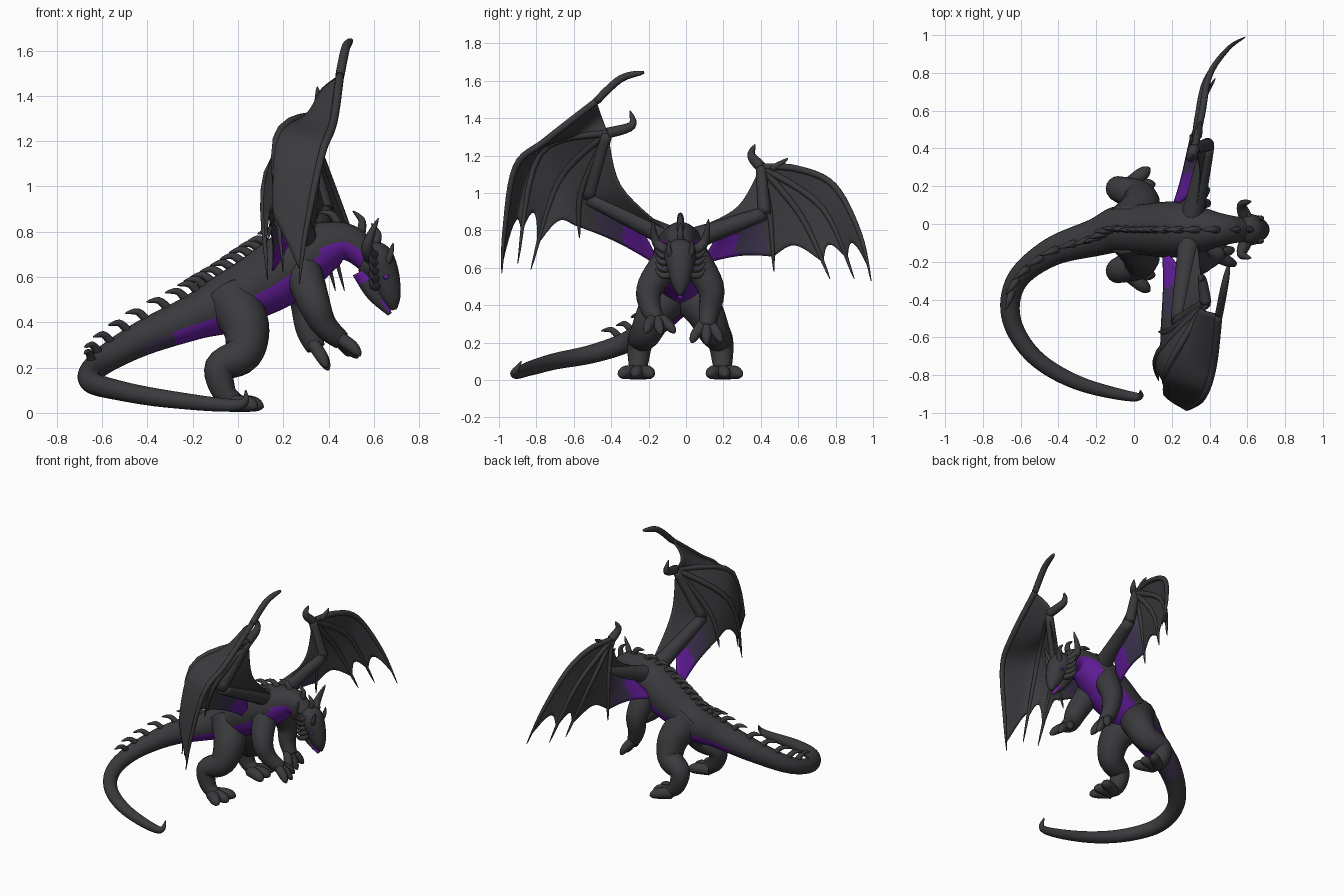
import bpy
import math
from mathutils import Vector

cube = bpy.data.objects.get("Cube")
if cube:
    bpy.data.objects.remove(cube)


def material(name, *colour):
    mat = bpy.data.materials.new(name)
    mat.use_nodes = True
    mat.diffuse_color = (*colour, 1)
    shader = mat.node_tree.nodes["Principled BSDF"]
    shader.inputs["Base Color"].default_value = mat.diffuse_color
    return mat


MATERIALS = [material("charcoal hide", 0.043, 0.043, 0.048),
             material("violet skin", 0.135, 0.013, 0.35),
             material("dusky violet", 0.052, 0.036, 0.085)]
HIDE, VIOLET, DUSKY = range(3)
MID = -0.03  # y of the plane through head and hips
UP = Vector((0, 0, 1))


def spline(points, steps=6):
    """Smooth curve through points of any dimension."""
    curve, last = [], len(points) - 1
    for i in range(last):
        before, start, end, after = (Vector(points[max(0, min(last, i + k))]) for k in range(-1, 3))
        for step in range(steps):
            t = step / steps
            square = 2 * before - 5 * start + 4 * end - after
            cubic = 3 * (start - end) + after - before
            curve.append(start + (end - before + (square + cubic * t) * t) * t / 2)
    return curve + [Vector(points[last])]


def make(name, verts, faces, colours):
    mesh = bpy.data.meshes.new(name)
    mesh.from_pydata(verts, [], faces)
    for mat in MATERIALS:
        mesh.materials.append(mat)
    for poly, colour in zip(mesh.polygons, colours):
        poly.material_index = colour
        poly.use_smooth = True
    ob = bpy.data.objects.new(name, mesh)
    bpy.context.scene.collection.objects.link(ob)
    return ob


def frames(rings, level):
    """Centre, side, up and radius at every ring; level keeps the sides horizontal."""
    result, side = [], None
    for i, ring in enumerate(rings):
        ahead, behind = rings[min(i + 1, len(rings) - 1)], rings[max(i - 1, 0)]
        along = (ahead.xyz - behind.xyz).normalized()
        if side is None or level:
            side = along.cross(UP)
            if side.length < 0.05:
                side = Vector((0, 1, 0))
        side = (side - along * side.dot(along)).normalized()
        result.append((ring.xyz, side, side.cross(along), ring.w))
    return result


def loft(name, rings, sides=12, level=False, rule=None):
    """Closed tube through rings of x, y, z and radius."""
    verts, faces, colours = [], [], []
    loops = frames(rings, level)
    angles = [math.tau * k / sides for k in range(sides)]
    for centre, side, up, radius in loops:
        verts += [centre + (side * math.cos(a) + up * math.sin(a)) * radius for a in angles]
    for i in range(len(loops) - 1):
        for k, angle in enumerate(angles):
            a, b = i * sides + k, i * sides + (k + 1) % sides
            faces.append((a, b, b + sides, a + sides))
            height = math.sin(angle + math.pi / sides)
            colours.append(rule(loops[i][0], height) if rule else HIDE)
    faces += [tuple(reversed(range(sides))), tuple(range(len(verts) - sides, len(verts)))]
    ends = [rule(loops[i][0], 1) if rule else HIDE for i in (0, -1)]
    make(name, verts, faces, colours + ends)


def limb(name, points, start, end=0.002, power=2, sides=10):
    """Tube whose radius tapers from start to end by a power law."""
    curve = spline(points)
    rings = []
    for i, p in enumerate(curve):
        t = i / (len(curve) - 1)
        rings.append(Vector((*p, start + (end - start) * t ** power)))
    loft(name, rings, sides)


def sheet(name, first, second, scallop=0.0, rule=None, billow=0.0):
    """Thin membrane between two curves, scalloped at its end and billowing backwards."""
    rows, columns = 12, 24

    def along(curve, t):
        f = t * (len(curve) - 1)
        i = min(int(f), len(curve) - 2)
        return curve[i].lerp(curve[i + 1], f - i)

    verts, faces, colours = [], [], []
    for row in range(rows + 1):
        u = row / rows
        arch = math.sin(math.pi * u)
        for column in range(columns + 1):
            t = (1 - scallop * arch) * column / columns
            verts.append(along(first, t).lerp(along(second, t), u) - Vector((billow * arch, 0, 0)))
    for row in range(rows):
        for column in range(columns):
            a = row * (columns + 1) + column
            b = a + columns + 1
            faces.append((a, a + 1, b + 1, b))
            colours.append(rule((verts[a] + verts[b + 1]) / 2) if rule else HIDE)
    thickness = make(name, verts, faces, colours).modifiers.new("thickness", "SOLIDIFY")
    thickness.thickness, thickness.offset = 0.008, 0


def mirrored(points, s):
    return [(x, MID + s * y, z) for x, y, z in points]


# Neck, trunk and curling tail in one loft
BODY = spline([(0.6, MID, 0.66, 0.06), (0.47, MID, 0.755, 0.085), (0.29, MID, 0.69, 0.14),
               (0.17, MID, 0.61, 0.148), (0.05, MID, 0.54, 0.135), (-0.08, MID, 0.47, 0.125),
               (-0.2, -0.07, 0.42, 0.1), (-0.44, -0.15, 0.32, 0.075), (-0.62, -0.3, 0.21, 0.057),
               (-0.65, -0.5, 0.14, 0.05), (-0.53, -0.7, 0.1, 0.044), (-0.3, -0.84, 0.06, 0.038),
               (0, -0.915, 0.035, 0.025), (0.035, -0.88, 0.1, 0.003)], 8)


def belly(centre, height):
    if height > (-0.1 if centre.x > 0.36 else -0.28) or centre.x < -0.44 or centre.y < -0.2:
        return HIDE
    return VIOLET if centre.x > -0.3 else DUSKY


loft("body", BODY, 28, True, belly)

# Swept spines along the back, down to the bend of the tail
for centre, side, up, radius in frames(BODY, True)[3:68:3]:
    back = up.cross(side)
    if back.x > 0:
        back.negate()
    root = centre + up * radius * 0.9
    limb("back_spine", [root, root + up * 0.045 + back * 0.025, root + up * 0.06 + back * 0.08],
         0.02, sides=8)

# Head and jaw
loft("head", spline([(0.56, MID, 0.71, 0.06), (0.6, MID, 0.675, 0.086), (0.64, MID, 0.61, 0.073),
                     (0.675, MID, 0.51, 0.045), (0.69, MID, 0.455, 0.012)]), 16, True)
loft("jaw", spline([(0.55, MID, 0.63, 0.05), (0.605, MID, 0.53, 0.042), (0.67, MID, 0.435, 0.01)]), 14, True,
     lambda centre, height: VIOLET if centre.x < 0.565 or height > 0.2 and centre.x > 0.62 else HIDE)

for s in (-1, 1):
    limb("horn", mirrored([(0.59, 0.06, 0.68), (0.57, 0.13, 0.74), (0.62, 0.15, 0.86)], s), 0.032)
    limb("brow_horn", mirrored([(0.65, 0.04, 0.65), (0.67, 0.06, 0.69), (0.685, 0.06, 0.75)], s), 0.02)
    for k in range(5):
        z = 0.7 - 0.035 * k
        limb("cheek_spike", mirrored([(0.61, 0.05, z), (0.595, 0.1, z), (0.58, 0.135, z + 0.035)], s),
             0.02, sides=8)
    eye = mirrored([(0.65, 0.06, 0.6), (0.663, 0.072, 0.603)], s)
    loft("eye", [Vector((*p, r)) for p, r in zip(eye, (0.014, 0.007))], rule=lambda *_: VIOLET)


def paw(name, centre, forward, size, length):
    """Three splayed toes, each tapering into a claw."""
    forward = Vector(forward).normalized()
    across = UP.cross(forward).normalized()
    for k in (-1, 0, 1):
        aim = (forward + across * k * 0.6).normalized()
        base = Vector(centre) + across * k * 0.03
        limb(name, [base - aim * 0.03, base + aim * length / 2, base + aim * length - UP * 0.015],
             size, power=4)


# Hind legs
for s, label in ((-1, "right"), (1, "left")):
    leg = mirrored([(-0.03, 0.02, 0.5), (0.035, 0.12, 0.38), (0.02, 0.18, 0.26), (-0.08, 0.215, 0.2),
                    (-0.06, 0.225, 0.09), (0, 0.225, 0.04)], s)
    limb(label + "_hind_leg", leg, 0.13, 0.038, 0.8, 16)
    paw(label + "_hind_toe", leg[-1], (1, s * 0.15, 0), 0.039, 0.115)

# Raised forelegs, the right one reaching forward
for label, leg, reach in (
        ("right", [(0.27, -0.06, 0.68), (0.33, -0.19, 0.5), (0.38, -0.19, 0.39), (0.455, -0.155, 0.32)],
         (0.7, 0.2, -0.6)),
        ("left", [(0.27, 0.02, 0.68), (0.3, 0.13, 0.5), (0.31, 0.125, 0.37), (0.345, 0.11, 0.285)],
         (0.5, 0, -0.75))):
    limb(label + "_foreleg", leg, 0.095, 0.042, 0.8, 14)
    paw(label + "_fore_toe", leg[-1], reach, 0.03, 0.1)


def wing_skin(p):
    reach = abs(p.y - MID)
    return VIOLET if reach < 0.3 else DUSKY if reach < 0.45 else HIDE


def wing(label, shoulder, elbow, wrist, flank, front, fingers, thumb, billow):
    """Arm bones, clawed fingers and the membranes between them."""
    shoulder, elbow, wrist, flank = map(Vector, (shoulder, elbow, wrist, flank))
    limb(label + "_wing_arm", [shoulder, elbow], 0.07, 0.036, 0.7, 12)
    limb(label + "_wing_forearm", [elbow, wrist], 0.036, 0.028, 1, 12)
    limb(label + "_wing_thumb", [wrist, *thumb], 0.03)
    webs = []
    for finger in fingers:
        limb(label + "_wing_finger", finger, 0.019, power=3)
        webs.append(spline(finger, 12)[:-4])
    for first, second in zip(webs, webs[1:]):
        sheet(label + "_wing_membrane", first, second, 0.13, billow=billow if first is webs[0] else 0)
    arm = [wrist, elbow, elbow.lerp(shoulder, 0.5), flank]
    sheet(label + "_inner_membrane", webs[-1], spline(arm), 0.05, wing_skin)
    sheet(label + "_front_membrane", spline([wrist, *front]), [wrist, elbow, shoulder])


# Left wing, held low and swept forward
WRIST = (0.32, 0.4, 1.14)
wing("left", (0.3, 0, 0.74), (0.39, 0.42, 0.89), WRIST, (0.2, 0.08, 0.62),
     [(0.35, 0.28, 0.93), (0.33, 0.08, 0.82)],
     [[WRIST, (0.36, 0.59, 1.13), (0.4, 0.79, 1.04), (0.5, 0.93, 0.78), (0.59, 0.99, 0.53)],
      [WRIST, (0.37, 0.73, 0.92), (0.47, 0.9, 0.54)],
      [WRIST, (0.35, 0.62, 0.87), (0.43, 0.77, 0.54)],
      [WRIST, (0.31, 0.45, 0.88), (0.3, 0.47, 0.58)]],
     [(0.3, 0.35, 1.2), (0.31, 0.37, 1.26)], 0)
limb("left_knuckle_spur", [(0.34, 0.46, 1.13), (0.35, 0.51, 1.16), (0.35, 0.545, 1.185)], 0.018)

# Right wing, raised and cupped
WRIST = (0.38, -0.42, 1.32)
CREST = (0.45, -0.48, 1.49)
wing("right", (0.3, -0.04, 0.74), (0.23, -0.52, 0.97), WRIST, (0.15, -0.13, 0.6),
     [(0.36, -0.35, 1.04), (0.34, -0.13, 0.82)],
     [[CREST, (0.42, -0.75, 1.28), (0.37, -0.91, 1.14), (0.3, -0.97, 0.8), (0.27, -0.985, 0.57)],
      [WRIST, (0.17, -0.78, 1.21), (0.2, -0.9, 0.62)],
      [WRIST, (0.13, -0.68, 1.06), (0.13, -0.83, 0.59)],
      [WRIST, (0.2, -0.56, 1), (0.13, -0.57, 0.76)]],
     [(0.36, -0.29, 1.36), (0.35, -0.3, 1.44)], 0.06)
limb("right_wing_hook", [CREST, (0.475, -0.35, 1.61), (0.5, -0.225, 1.645)], 0.021, 0.008, 4)
